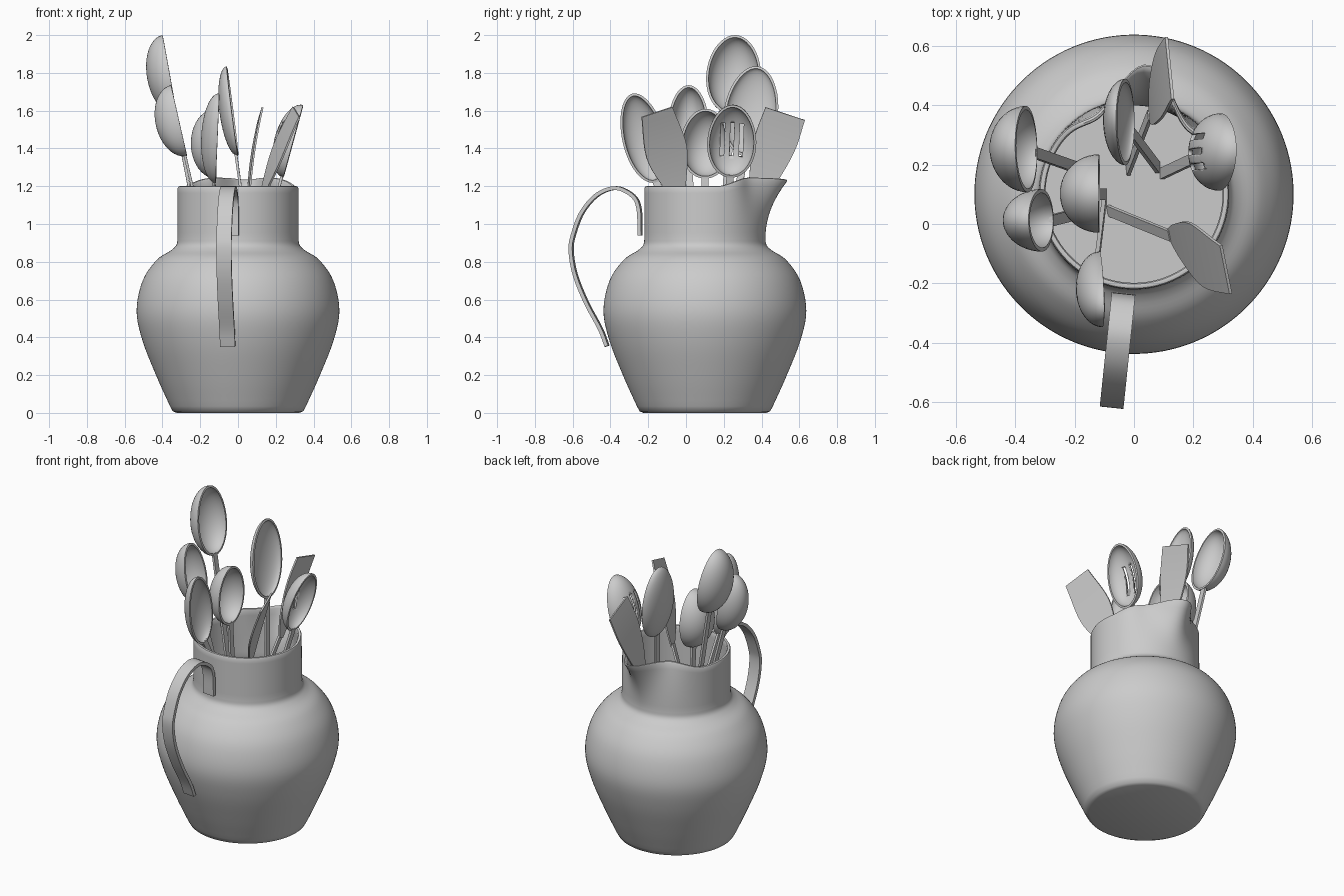
import bpy, bmesh, math
from mathutils import Vector as V

if "Cube" in bpy.data.objects:
    bpy.data.objects.remove(bpy.data.objects["Cube"])

FLOOR = 0.72      # level of the inside of the jug
TURN = math.radians(-6)


def finish(name, bm, angle=40):
    bmesh.ops.remove_doubles(bm, verts=bm.verts[:], dist=1e-5)
    bmesh.ops.recalc_face_normals(bm, faces=bm.faces[:])
    me = bpy.data.meshes.new(name)
    bm.to_mesh(me)
    bm.free()
    ob = bpy.data.objects.new(name, me)
    bpy.context.collection.objects.link(ob)
    bpy.ops.object.select_all(action='DESELECT')
    ob.select_set(True)
    bpy.context.view_layer.objects.active = ob
    bpy.ops.object.shade_smooth_by_angle(angle=math.radians(angle))
    return ob


def catmull(pts, n):
    pts = [V(p) for p in pts]
    q = [2 * pts[0] - pts[1]] + pts + [2 * pts[-1] - pts[-2]]
    out = []
    for i in range(1, len(q) - 2):
        a, b, c, d = q[i - 1:i + 3]
        for k in range(n):
            t = k / n
            out.append(0.5 * (2 * b + (c - a) * t + (2 * a - 5 * b + 4 * c - d) * t * t
                              + (3 * b - a - 3 * c + d) * t ** 3))
    return out + [pts[-1]]


def grid(bm, rows, closed=False):
    vs = [[bm.verts.new(p) for p in r] for r in rows]
    for a, b in zip(vs, vs[1:]):
        m = len(a)
        for j in range(m if closed else m - 1):
            k = (j + 1) % m
            bm.faces.new((a[j], a[k], b[k], b[j]))
    return vs


def thicken(bm, t):
    bmesh.ops.remove_doubles(bm, verts=bm.verts[:], dist=1e-5)
    bmesh.ops.recalc_face_normals(bm, faces=bm.faces[:])
    bmesh.ops.solidify(bm, geom=bm.faces[:], thickness=t)


def frame(tip, heel, hint):
    u = (tip - heel).normalized()
    n = V(hint)
    n = (n - u * n.dot(u)).normalized()
    return u, n, n.cross(u)


def bar(name, p0, p1, s, n, w, t):
    bm = bmesh.new()
    grid_rows = [[p + s * (w * a) + n * (t * b) for a, b in ((-.5, -.5), (.5, -.5), (.5, .5), (-.5, .5))]
                 for p in (p0, p1)]
    vs = grid(bm, grid_rows, True)
    for r in vs:
        bm.faces.new(r)
    return finish(name, bm)


# jug: lathe profile, outside up to the lip and down the inside
outer = catmull([(.36, .035), (.43, .19), (.505, .38), (.537, .54), (.505, .70), (.43, .81),
                 (.355, .86), (.326, .89), (.32, .93)], 5)
prof = [V((.325, 0)), V((.345, .008))] + outer
prof += [V((.32, .93 + .26 * k / 10)) for k in range(1, 11)]
prof += [V((.316, 1.198)), V((.309, 1.2)), V((.302, 1.198)), V((.298, 1.19))]
prof += [V((.298, 1.19 - .26 * k / 10)) for k in range(1, 11)]
prof += [V((.306, .88)), V((.34, .85)), V((.41, .79)), V((.475, FLOOR))]


def jug_point(p, phi):
    r, z = p
    # pulled spout on the +y side
    t = min(max((z - .9) / .3, 0), 1)
    d = math.degrees(phi)
    out = .125 * math.exp(-(d / 15) ** 2) - .022 * math.exp(-((abs(d) - 34) / 13) ** 2)
    k = min(max((math.cos(phi) - .3) / .55, 0), 1)
    lift = .045 * k * k * (3 - 2 * k) - .01 * math.exp(-(d / 10) ** 2)
    r += out * t ** 2.4
    return V((r * math.sin(phi), r * math.cos(phi), z + lift * t ** 2))


SEG = 120
bm = bmesh.new()
angles = [(j + .5) * 2 * math.pi / SEG - math.pi for j in range(SEG)]
rings = grid(bm, [[jug_point(p, a) for a in angles] for p in prof], True)
bm.faces.new(rings[0])
bm.faces.new(rings[-1])
jug = finish("jug", bm)

# strap handle of the jug
path = catmull([(-.335, .94), (-.34, 1.08), (-.375, 1.155), (-.47, 1.20), (-.575, 1.165), (-.66, 1.07),
                (-.708, .95), (-.722, .86), (-.70, .73), (-.64, .58), (-.565, .44), (-.53, .35)], 6)
bm = bmesh.new()
grid(bm, [[V((x, p.x, p.y)) for x in (-.04, .04)] for p in path])
thicken(bm, .02)
strap = finish("jug_handle", bm)
for ob in (jug, strap):
    ob.location = (0, .1, 0)
    ob.rotation_euler = (0, 0, TURN)


# spoon: half-ellipsoid bowl and flat stem
def spoon(name, tip, heel, end, half_w, depth, hint=(1, 0, 0), slots=False):
    tip, heel, end = V(tip), V(heel), V(end)
    u, n, s = frame(tip, heel, hint)
    c, a = (tip + heel) / 2, (tip - heel).length / 2
    bm = bmesh.new()
    rows = []
    for i in range(13):
        th = i / 12 * math.pi / 2
        row = []
        for j in range(40):
            q = j / 40 * 2 * math.pi
            row.append(c + u * (a * math.sin(th) * math.cos(q))
                       + s * (half_w * math.sin(th) * math.sin(q) * (1 - .06 * math.cos(q)))
                       - n * (depth * math.cos(th)))
        rows.append(row)
    grid(bm, rows, True)
    thicken(bm, .013)
    bowl = finish(name + "_bowl", bm)
    if slots:
        for k in (-1, 0, 1):
            m = c + s * (.05 * k) - u * .01
            cut = bar(name + "_slot_cutter", m - u * .09, m + u * .09, s, n, .02, .5)
            mod = bowl.modifiers.new("slot", 'BOOLEAN')
            mod.operation, mod.object, mod.solver = 'DIFFERENCE', cut, 'EXACT'
            bpy.context.view_layer.objects.active = bowl
            bpy.ops.object.modifier_apply(modifier=mod.name)
            bpy.data.objects.remove(cut)
    hu, hn, hs = frame(heel, end, hint)
    bar(name + "_stem", end, heel + u * .015 - n * .01, hs, hn, .038, .014)


spoon("tall_spoon", (-.40, .265, 2.0), (-.325, .24, 1.58), (-.165, .18, FLOOR), .145, .12)
spoon("left_spoon", (-.355, .015, 1.735), (-.27, .01, 1.36), (-.13, .05, FLOOR), .105, .125)
spoon("middle_spoon", (-.12, .105, 1.61), (-.115, .1, 1.24), (-.1, .1, FLOOR), .132, .132)
spoon("back_spoon", (-.06, .38, 1.835), (0, .31, 1.36), (.08, .19, FLOOR), .143, .068, (1, -.05, 0))
spoon("front_spoon", (-.1, -.285, 1.69), (-.12, -.16, 1.22), (-.1, .08, FLOOR), .115, .085)
spoon("slotted_spoon", (.345, .25, 1.63), (.24, .235, 1.245), (.095, .17, FLOOR), .13, .1, slots=True)


# spatula: flat tapered blade and flat stem
def spatula(name, tip, base, end, widths, hint):
    tip, base, end = V(tip), V(base), V(end)
    u, n, s = frame(tip, base, hint)
    ln = (tip - base).length
    bm = bmesh.new()
    rows = []
    for p in catmull([(t, w, 0) for t, w in widths], 5):
        mid = base + u * (ln * p.x) - n * (.05 * p.x * (1 - p.x))
        rows.append([mid + s * (p.y * k) for k in (-1, 0, 1)])
    grid(bm, rows)
    thicken(bm, .01)
    finish(name + "_blade", bm)
    hu, hn, hs = frame(base, end, hint)
    bar(name + "_stem", end, base + u * .02, hs, hn, .038, .012)


spatula("right_spatula", (.305, -.155, 1.595), (.115, -.035, 1.12), (-.085, .045, FLOOR),
        [(0, .02), (.2, .065), (.55, .113), (1, .087)], (1, .2, 0))
spatula("back_spatula", (.115, .525, 1.585), (.05, .36, 1.1), (-.02, .18, FLOOR),
        [(0, .02), (.25, .07), (.65, .112), (1, .11)], (1, .1, 0))
